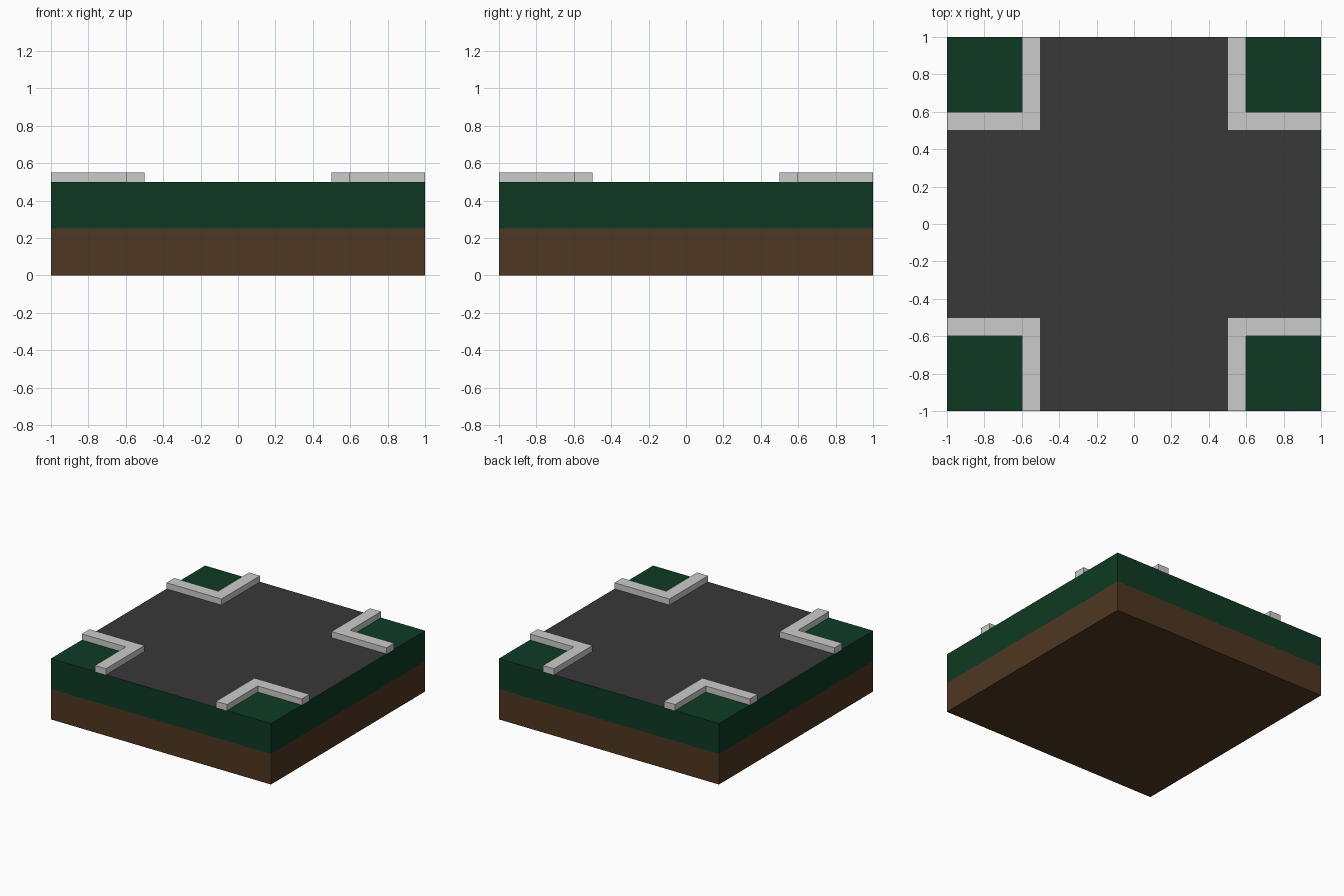
import bpy, bmesh

if "Cube" in bpy.data.objects:
    bpy.data.objects.remove(bpy.data.objects["Cube"])


def material(name, rgb):
    m = bpy.data.materials.new(name)
    m.diffuse_color = (*rgb, 1)
    m.use_nodes = True
    m.node_tree.nodes["Principled BSDF"].inputs["Base Color"].default_value = m.diffuse_color
    return m


soil_mat = material("soil", (0.078, 0.038, 0.015))
grass_mat = material("grass", (0.0045, 0.0425, 0.017))
road_mat = material("asphalt", (0.04, 0.04, 0.04))


def finish(name, bm, mats=()):
    bmesh.ops.recalc_face_normals(bm, faces=bm.faces)
    mesh = bpy.data.meshes.new(name)
    bm.to_mesh(mesh)
    bm.free()
    for m in mats:
        mesh.materials.append(m)
    ob = bpy.data.objects.new(name, mesh)
    bpy.context.collection.objects.link(ob)
    return ob


def prism(outline, z0, z1):
    """Extrude a flat outline from z0 up to z1."""
    bm = bmesh.new()
    face = bm.faces.new([bm.verts.new((x, y, z0)) for x, y in outline])
    ext = bmesh.ops.extrude_face_region(bm, geom=[face], use_keep_orig=True)
    top = [v for v in ext["geom"] if isinstance(v, bmesh.types.BMVert)]
    bmesh.ops.translate(bm, verts=top, vec=(0, 0, z1 - z0))
    return bm


square = [(-1, -1), (1, -1), (1, 1), (-1, 1)]

# Soil layer
finish("soil_base", prism(square, 0, 0.25), [soil_mat])

# Turf layer, its top cut into grass corners and a flush road cross
turf = prism(square, 0.25, 0.5)
for axis in ((1, 0, 0), (0, 1, 0)):
    for d in (-0.5, 0.5):
        bmesh.ops.bisect_plane(turf, geom=turf.verts[:] + turf.edges[:] + turf.faces[:],
                               plane_co=[a * d for a in axis], plane_no=axis)
for f in turf.faces:
    c = f.calc_center_median()
    if c.z > 0.49 and min(abs(c.x), abs(c.y)) < 0.5:
        f.material_index = 1
finish("turf_and_crossroads", turf, [grass_mat, road_mat])

# L-shaped kerb on one corner, mirrored to all four
corner = [(0.5, 0.5), (1, 0.5), (1, 0.6), (0.6, 0.6), (0.6, 1), (0.5, 1)]
kerb = finish("kerbs", prism(corner, 0.5, 0.55))
mirror = kerb.modifiers.new("four_corners", 'MIRROR')
mirror.use_axis = (True, True, False)
mirror.use_mirror_merge = False
